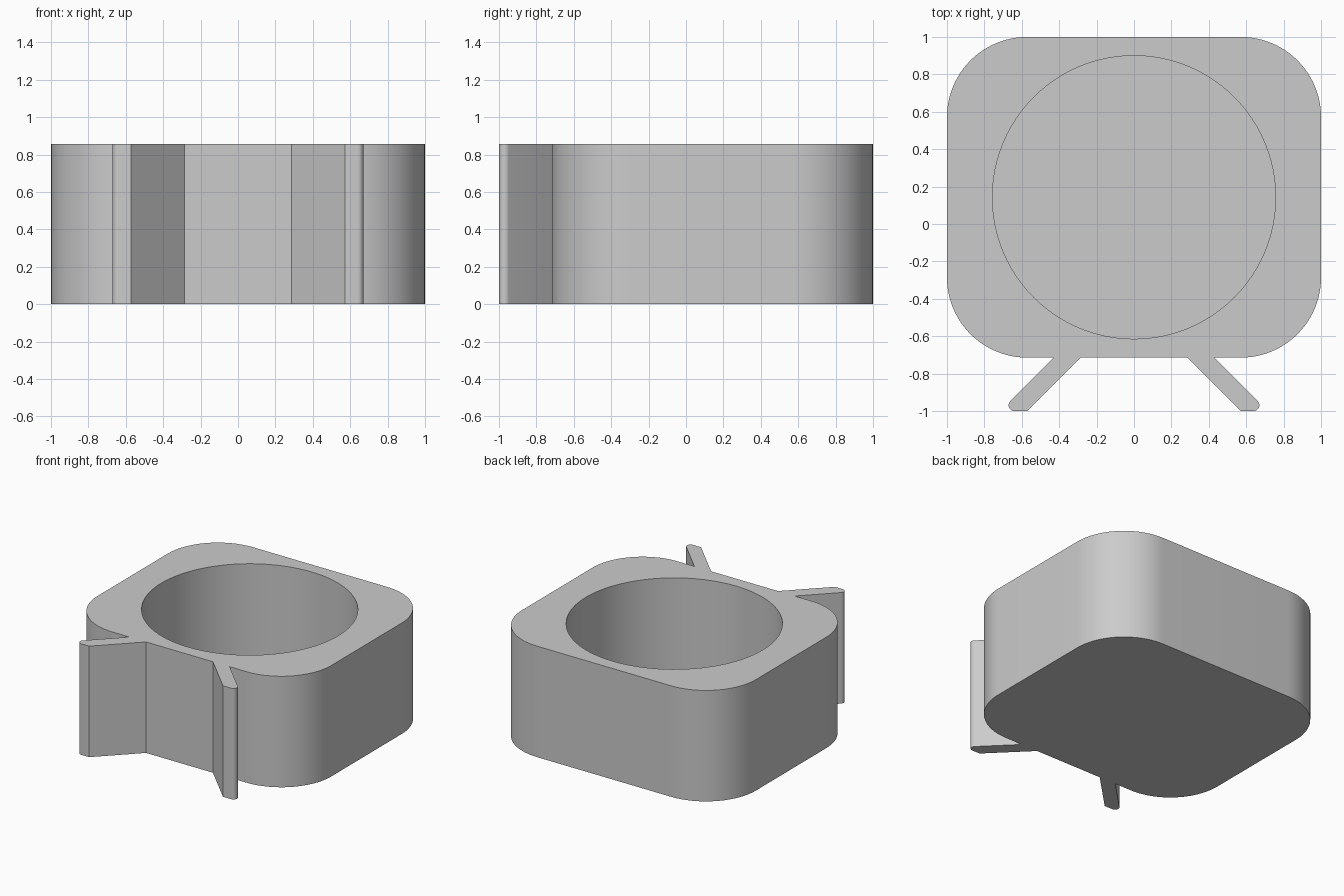
import bpy
import bmesh
from math import cos, sin, radians, pi

cube = bpy.data.objects.get("Cube")
if cube:
    bpy.data.objects.remove(cube, do_unlink=True)

U = 1 / 7            # design module
HEIGHT = 6 * U
FLOOR = U            # thickness under the round pocket
FRONT = -5 * U
CORNER = 3 * U
POCKET = 0.757
TIP = 0.031          # rounding of the arm tips


def arc(cx, cy, r, start, end, steps):
    angles = [radians(start + (end - start) * i / steps) for i in range(steps + 1)]
    return [(cx + r * cos(a), cy + r * sin(a)) for a in angles]


# Right half of the outline: splayed front arm, then the two rounded corners
half = [(2 * U, FRONT), (4 * U, -1)]
half += arc(5 * U - TIP * (1 + 2 ** 0.5), -1 + TIP, TIP, -90, 45, 10)
half += [(3 * U, FRONT)]
half += arc(1 - CORNER, FRONT + CORNER, CORNER, -90, 0, 24)
half += arc(1 - CORNER, 1 - CORNER, CORNER, 0, 90, 24)
outline = half + [(-x, y) for x, y in reversed(half)]
circle = arc(0, U, POCKET, 0, 360, 96)[:-1]

bm = bmesh.new()


def ring(points, z):
    verts = [bm.verts.new((x, y, z)) for x, y in points]
    edges = [bm.edges.new((v, verts[i - 1])) for i, v in enumerate(verts)]
    return verts, edges


def wall(low, high):
    for i in range(len(low)):
        bm.faces.new((low[i - 1], low[i], high[i], high[i - 1]))


# Outer walls, underside, pocket walls and pocket floor
base, _ = ring(outline, 0)
rim, rim_edges = ring(outline, HEIGHT)
pocket_base, _ = ring(circle, FLOOR)
pocket_rim, pocket_edges = ring(circle, HEIGHT)
wall(base, rim)
wall(pocket_base, pocket_rim)
bm.faces.new(base)
bm.faces.new(pocket_base)

# Top face around the pocket
bmesh.ops.triangle_fill(bm, edges=rim_edges + pocket_edges, use_beauty=True,
                        use_dissolve=False, normal=(0, 0, 1))
bmesh.ops.recalc_face_normals(bm, faces=bm.faces[:])

mesh = bpy.data.meshes.new("holder_body")
bm.to_mesh(mesh)
bm.free()
body = bpy.data.objects.new("holder_body", mesh)
bpy.context.collection.objects.link(body)

# Plain grey plastic
grey = bpy.data.materials.new("light_grey")
grey.use_nodes = True
colour = (0.6, 0.6, 0.6, 1)
grey.diffuse_color = colour
grey.node_tree.nodes["Principled BSDF"].inputs["Base Color"].default_value = colour
mesh.materials.append(grey)

# Smooth the curved walls, keep the rims crisp
bpy.ops.object.select_all(action="DESELECT")
body.select_set(True)
bpy.context.view_layer.objects.active = body
bpy.ops.object.shade_smooth_by_angle(angle=radians(30))
